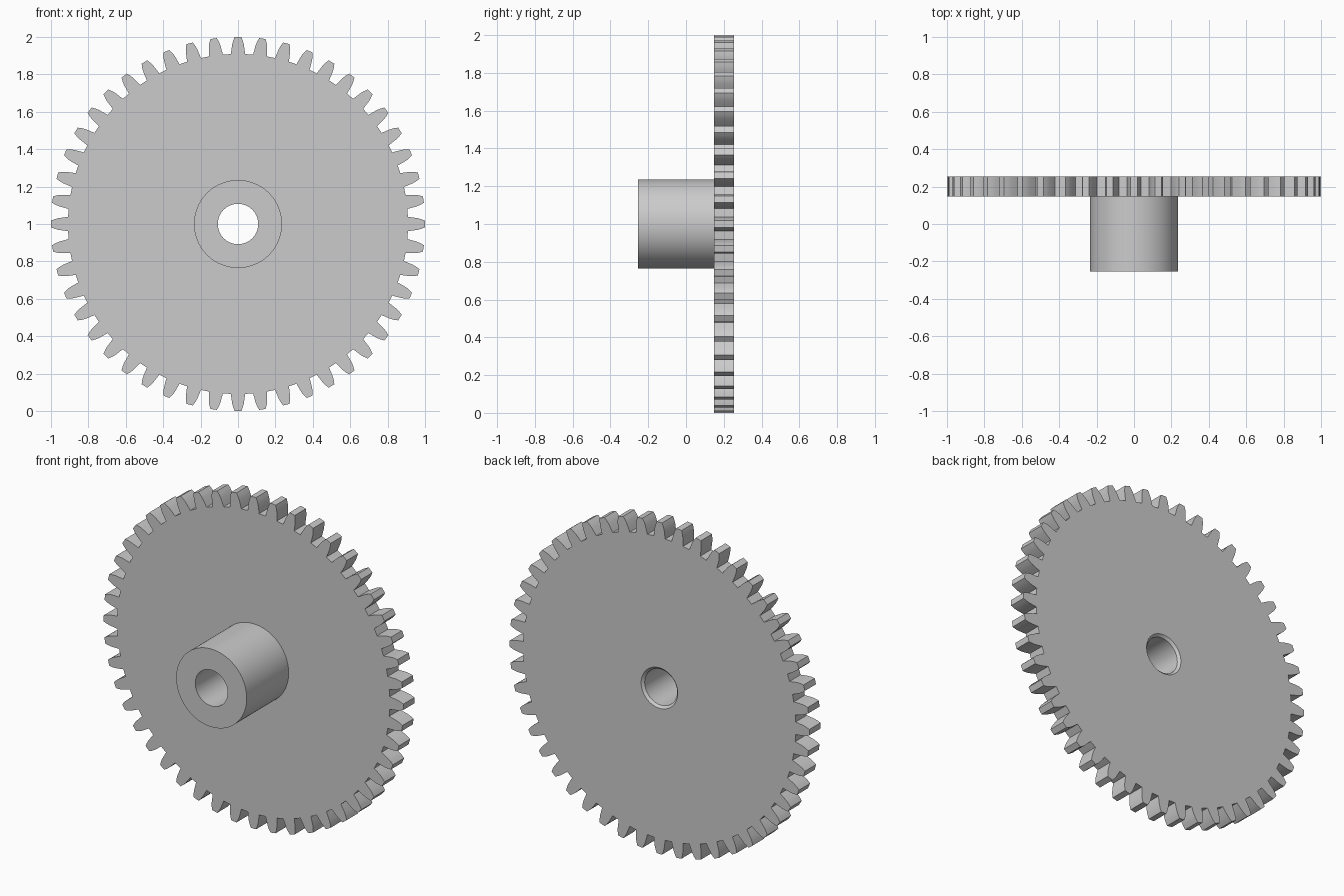
import bpy
import bmesh
from math import cos, sin, radians

if "Cube" in bpy.data.objects:
    bpy.data.objects.remove(bpy.data.objects["Cube"])

TEETH = 48
FRONT, SHOULDER, BACK = -0.253, 0.147, 0.253
BORE, HUB = 0.108, 0.235
CHAMFER = 0.014

# Half tooth profile: (radius, half angle in degrees), root to tip
flank = [(0.909, 2.4), (0.93, 2.18), (0.96, 1.87), (0.98, 1.51), (1.0, 1.0)]
tooth = [(r, -a) for r, a in flank] + [(r, a) for r, a in reversed(flank)]
tooth.append((0.909, 180 / TEETH))

# Full toothed outline in polar form, with one tooth pointing straight up
outline = [(r, radians(90 + i * 360 / TEETH + a))
           for i in range(TEETH) for r, a in tooth]

# Closed cross-section as (y, radius); None means the toothed outline
section = [(FRONT, BORE), (FRONT, HUB), (SHOULDER, HUB), (SHOULDER, None),
           (BACK, None), (BACK, BORE + CHAMFER), (BACK - CHAMFER, BORE)]

bm = bmesh.new()


def ring(y, radius):
    verts = []
    for r, a in outline:
        rr = r if radius is None else radius
        verts.append(bm.verts.new((rr * cos(a), y, 1 + rr * sin(a))))
    return verts


# Loft hub, toothed disc and bore into one watertight body
rings = [ring(y, r) for y, r in section]
n = len(outline)
for k, a in enumerate(rings):
    b = rings[(k + 1) % len(rings)]
    for i in range(n):
        j = (i + 1) % n
        bm.faces.new((a[i], a[j], b[j], b[i]))
bmesh.ops.recalc_face_normals(bm, faces=bm.faces[:])

mesh = bpy.data.meshes.new("spur_gear")
bm.to_mesh(mesh)
bm.free()
gear = bpy.data.objects.new("spur_gear", mesh)
bpy.context.collection.objects.link(gear)

# Smooth round walls, crisp edges
bpy.context.view_layer.objects.active = gear
gear.select_set(True)
bpy.ops.object.shade_smooth_by_angle(angle=radians(25))
